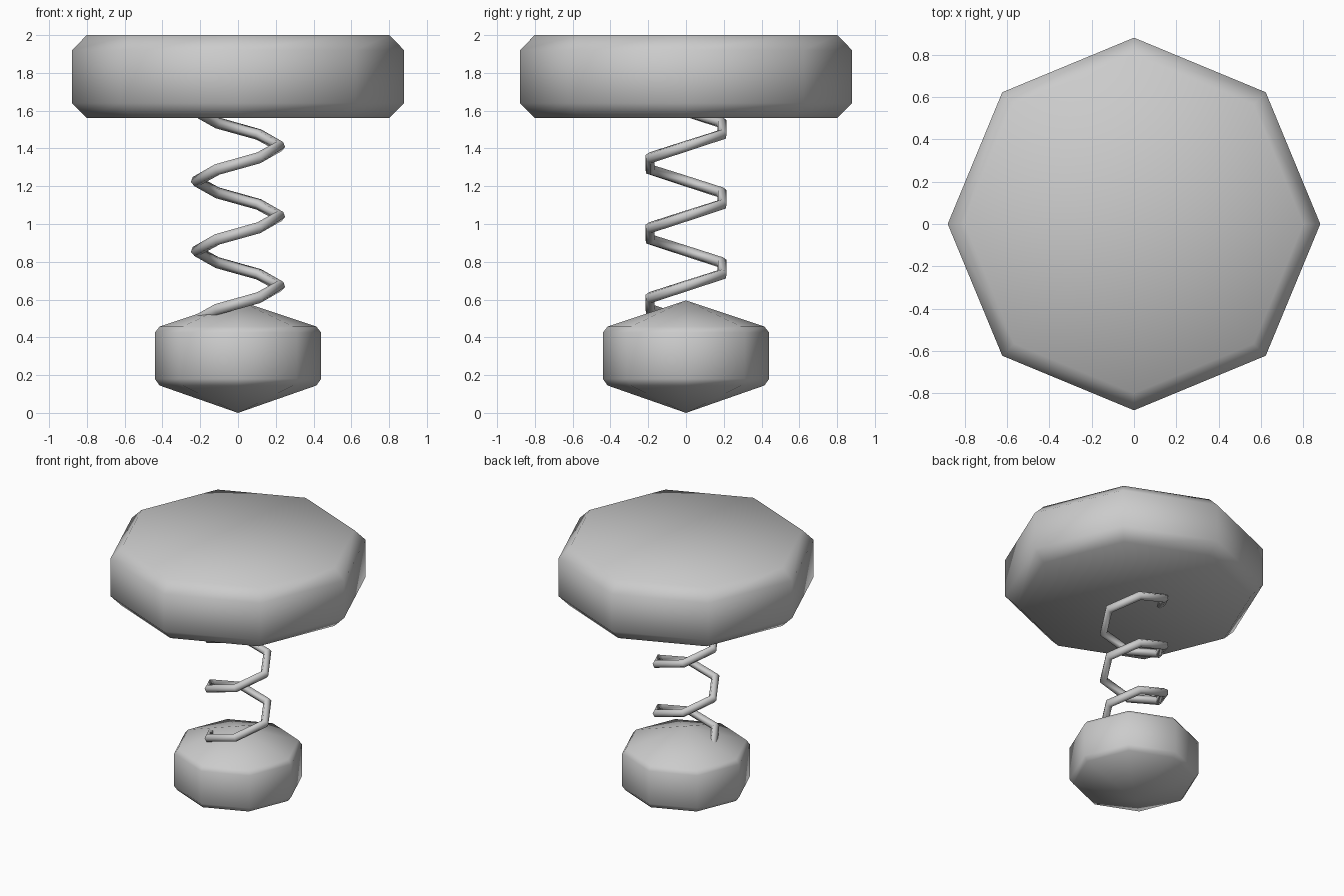
import bpy, bmesh
from math import sin, cos, pi

if "Cube" in bpy.data.objects:
    bpy.data.objects.remove(bpy.data.objects["Cube"])


def lathe(name, profile, sides=8):
    """Solid of revolution from (radius, z) points; first and last sit on the axis."""
    bm = bmesh.new()
    rings = []
    for r, z in profile:
        if r == 0:
            rings.append([bm.verts.new((0, 0, z))] * sides)
        else:
            rings.append([bm.verts.new((r * cos(2 * pi * i / sides),
                                        r * sin(2 * pi * i / sides), z))
                          for i in range(sides)])
    for low, high in zip(rings, rings[1:]):
        for i in range(sides):
            j = (i + 1) % sides
            # triangles at the axis, quads elsewhere
            bm.faces.new(list(dict.fromkeys((low[i], low[j], high[j], high[i]))))
    for f in bm.faces:
        f.smooth = True
    bmesh.ops.recalc_face_normals(bm, faces=bm.faces)
    mesh = bpy.data.meshes.new(name)
    bm.to_mesh(mesh)
    bm.free()
    obj = bpy.data.objects.new(name, mesh)
    bpy.context.collection.objects.link(obj)
    return obj


# Pointed octagonal base
lathe("base", [(0, 0), (0.415, 0.145), (0.44, 0.18), (0.44, 0.425), (0.415, 0.457), (0, 0.595)])

# Chamfered octagonal top pad: flat caps
lathe("top_pad", [(0, 1.56), (0.80, 1.56), (0.88, 1.64), (0.88, 1.92), (0.80, 2.0), (0, 2.0)])

# Coil spring: three turns, six segments each, ends sunk into base and pad
turns, steps, radius, z0, pitch = 3, 6, 0.22, 0.487, 0.37
curve = bpy.data.curves.new("spring", "CURVE")
curve.dimensions = "3D"
curve.bevel_depth = 0.03
curve.bevel_resolution = 1
curve.use_fill_caps = True
spline = curve.splines.new("POLY")
spline.points.add(turns * steps)
for i, p in enumerate(spline.points):
    a = pi + 2 * pi * i / steps
    p.co = (radius * cos(a), radius * sin(a), z0 + pitch * i / steps, 1)
spline.use_smooth = True
spring = bpy.data.objects.new("spring", curve)
bpy.context.collection.objects.link(spring)
